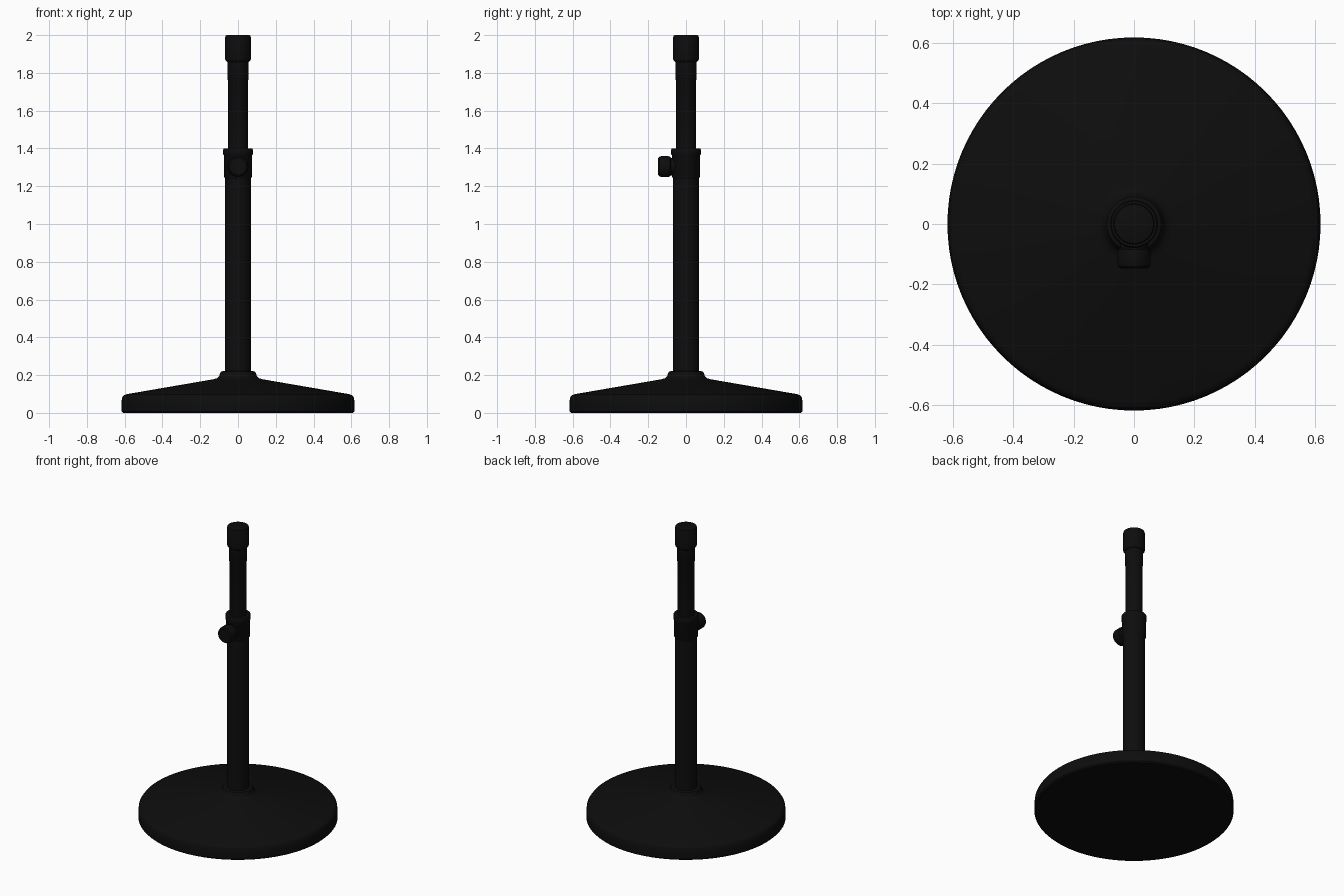
import bpy, bmesh, math
from mathutils import Matrix

cube = bpy.data.objects.get("Cube")
if cube:
    bpy.data.objects.remove(cube, do_unlink=True)

# Single near-black finish
black = bpy.data.materials.new("matte_black")
black.use_nodes = True
colour = (0.004, 0.004, 0.004, 1)
black.diffuse_color = colour
bsdf = black.node_tree.nodes["Principled BSDF"]
bsdf.inputs["Base Color"].default_value = colour
bsdf.inputs["Roughness"].default_value = 0.6


def lathe(name, profile, segments=48, matrix=None):
    """Turn a (radius, height) profile, capped at both ends, around z."""
    bm = bmesh.new()
    rings = []
    for r, z in profile:
        rings.append([bm.verts.new((r * math.cos(i * math.tau / segments),
                                    r * math.sin(i * math.tau / segments), z))
                      for i in range(segments)])
    for low, high in zip(rings, rings[1:]):
        for i in range(segments):
            j = (i + 1) % segments
            bm.faces.new((low[i], low[j], high[j], high[i]))
    bm.faces.new(rings[0][::-1])
    bm.faces.new(rings[-1])
    if matrix:
        bm.transform(matrix)
    mesh = bpy.data.meshes.new(name)
    bm.to_mesh(mesh)
    bm.free()
    mesh.materials.append(black)
    obj = bpy.data.objects.new(name, mesh)
    bpy.context.collection.objects.link(obj)
    bpy.ops.object.select_all(action="DESELECT")
    obj.select_set(True)
    bpy.context.view_layer.objects.active = obj
    bpy.ops.object.shade_smooth_by_angle(angle=math.radians(35))
    return obj


# Weighted round base with a sloping top and flared hub
lathe("base", [(0.609, 0), (0.617, 0.008), (0.618, 0.05), (0.614, 0.08),
               (0.606, 0.092), (0.59, 0.099), (0.13, 0.178), (0.11, 0.184),
               (0.099, 0.196), (0.096, 0.208), (0.09, 0.218), (0.08, 0.221)], 96)

# Telescoping tubes
lathe("lower_tube", [(0.068, 0.18), (0.068, 1.27)])
lathe("upper_tube", [(0.053, 1.25), (0.053, 1.76), (0.056, 1.765), (0.056, 1.88)])

# Clamp collar with a raised lip
lathe("clamp_collar", [(0.068, 1.238), (0.074, 1.25), (0.074, 1.362),
                       (0.079, 1.37), (0.079, 1.393), (0.075, 1.4), (0.052, 1.4)])

# Rounded end cap
lathe("top_cap", [(0.058, 1.858), (0.066, 1.866), (0.068, 1.874),
                  (0.068, 1.988), (0.065, 1.997), (0.058, 2.0)])

# Tightening knob and its neck, pointing to the front
forward = Matrix.Translation((0, 0, 1.304)) @ Matrix.Rotation(math.pi / 2, 4, "X")
lathe("knob_neck", [(0.046, 0.04), (0.046, 0.09)], 32, forward)
lathe("clamp_knob", [(0.046, 0.08), (0.053, 0.085), (0.055, 0.094), (0.055, 0.13),
                     (0.052, 0.141), (0.044, 0.147)], 32, forward)
